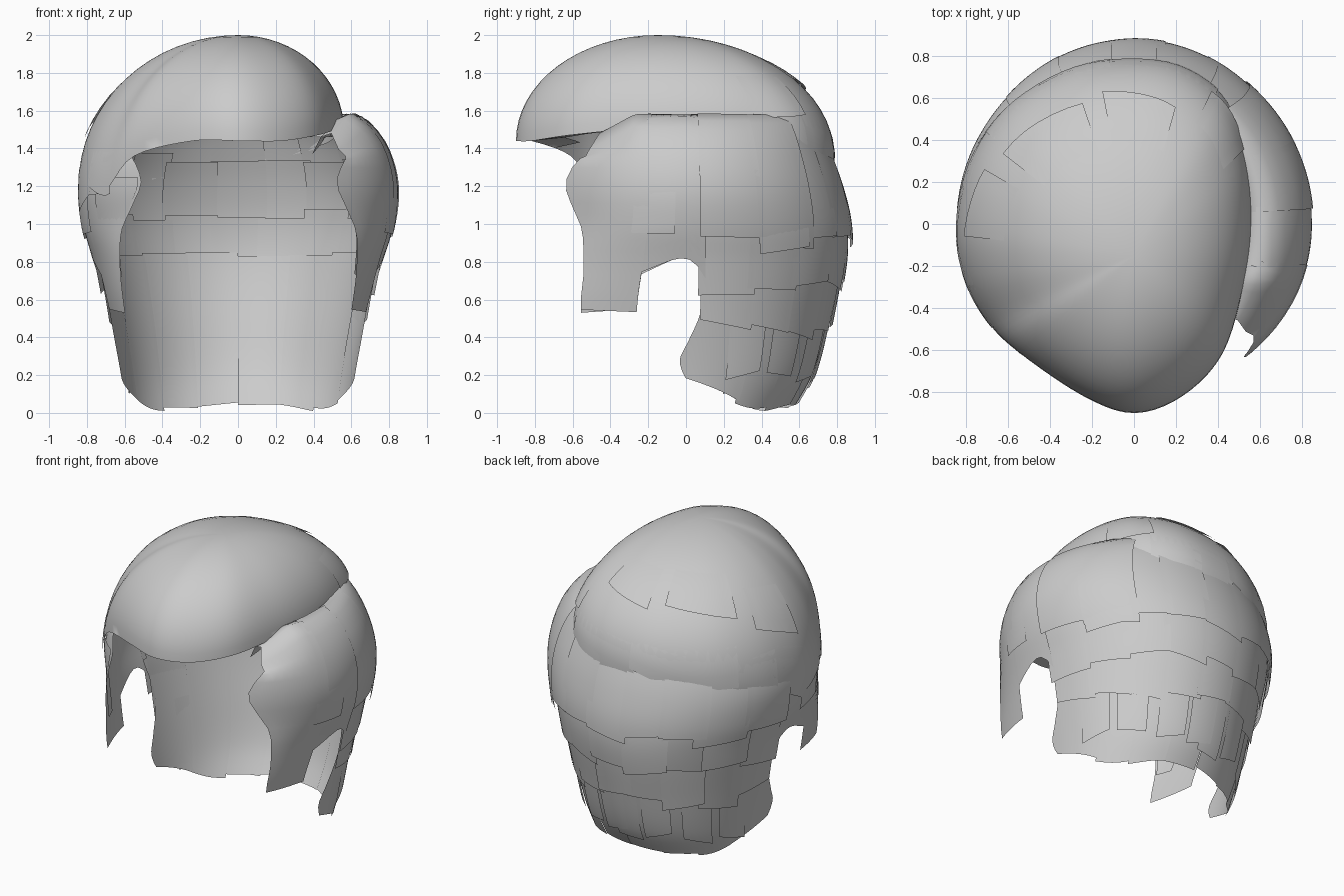
import bpy, bmesh, random
from math import sin, cos, pi, radians
from mathutils import Vector

if "Cube" in bpy.data.objects:
    bpy.data.objects.remove(bpy.data.objects["Cube"])

random.seed(4)


def interp(table, x):
    """Smooth lookup in rows of (key, value, ...), keys descending."""
    n = len(table)
    x = max(min(x, table[0][0]), table[-1][0])
    i = next((k for k in range(n - 1) if x >= table[k + 1][0]), n - 2)
    p, q = table[i], table[i + 1]
    o, r = table[max(i - 1, 0)], table[min(i + 2, n - 1)]
    d = q[0] - p[0]
    t = (x - p[0]) / d
    out = []
    for j in range(1, len(p)):
        m0 = (q[j] - o[j]) / (q[0] - o[0]) * d
        m1 = (r[j] - p[j]) / (r[0] - p[0]) * d
        out.append((2*t**3 - 3*t**2 + 1) * p[j] + (t**3 - 2*t**2 + t) * m0
                   + (3*t**2 - 2*t**3) * q[j] + (t**3 - t**2) * m1)
    return out


# Head shell: key, z, half width, back reach, front reach (keys above 1.56 roll inward)
SHELL = [(1.68, 1.46, .50, .58, .70), (1.62, 1.55, .55, .63, .72),
         (1.56, 1.585, .62, .68, .74), (1.50, 1.53, .71, .73, .76),
         (1.40, 1.40, .80, .785, .78), (1.20, 1.20, .85, .845, .81),
         (1.00, 1.00, .83, .875, .83), (.80, .80, .77, .86, .94),
         (.50, .50, .69, .78, 1.08), (.20, .20, .62, .68, .9), (0, 0, .58, .56, .8)]
# Front edge of the side hair and of the nape hair, in degrees from the front
SIDE_EDGE = [(1.68, 52), (1.56, 52), (1.50, 48), (1.40, 46), (1.23, 38),
             (1.10, 42), (.95, 50), (.75, 56), (.54, 59)]
NAPE_EDGE = [(1.1, 92), (.82, 94), (.65, 97), (.50, 95), (.38, 91), (.28, 88), (.18, 90), (0, 98)]
NAPE_END = [(180, .05), (155, .035), (130, .02), (110, .09), (95, .18), (85, .24)]
# Ear notch height by angle
EAR_END = [(98, .70), (93, .80), (88, .82), (80, .77), (70, .69)]


def shell(side, a, h, off):
    z, w, back, front = interp(SHELL, h)
    a = radians(a)
    reach = front if cos(a) > 0 else back
    y = -(reach + off) * cos(a)
    # the top of the side hair droops toward the face
    z -= .55 * max(0, -y - .27) * max(0, min(1, (h - 1.35) / .15))
    return Vector((side * (w + off) * sin(a), y, z))


def grid(bm, fn, nu, nv):
    rows = [[bm.verts.new(fn(i / nu, j / nv)) for i in range(nu + 1)] for j in range(nv + 1)]
    for j in range(nv):
        for i in range(nu):
            bm.faces.new((rows[j][i], rows[j][i+1], rows[j+1][i+1], rows[j+1][i]))


def finish(name, bm):
    bmesh.ops.remove_doubles(bm, verts=bm.verts, dist=.0003)
    bmesh.ops.recalc_face_normals(bm, faces=bm.faces)
    me = bpy.data.meshes.new(name)
    bm.to_mesh(me)
    bm.free()
    for p in me.polygons:
        p.use_smooth = True
    ob = bpy.data.objects.new(name, me)
    bpy.context.collection.objects.link(ob)


def call(f, x):
    return f(x) if callable(f) else f


def card(bm, side, a0, a1, top, end, off0, off1, ragged=.02):
    """One hair card hanging on the shell from key top to key end."""
    tilt = random.uniform(-ragged, ragged)

    def fn(u, v):
        low = call(end, call(a0, .54) * (1 - u) + a1 * u) + tilt * (u - .5) * 2
        h = top + (low - top) * v
        a = call(a0, h) * (1 - u) + a1 * u
        return shell(side, a, h, off0 + (off1 - off0) * v)
    grid(bm, fn, 8, 18)


# Side hair with sideburn and ear notch; the right side rolls in to the parting
for side, name, top in ((1, "right_side_hair", 1.68), (-1, "left_side_hair", 1.42)):
    bm = bmesh.new()
    o = 0 if side > 0 else -.02
    edge = lambda h: interp(SIDE_EDGE, h)[0]
    card(bm, side, edge, 76, top, .54, o, 0, .012)
    card(bm, side, 74, 97, top, lambda a: interp(EAR_END, a)[0], o - .003, -.004, .01)
    card(bm, side, 95, 118, top, .93, o, .008)
    card(bm, side, 116, 140, top, .88, o - .004, .012)
    # thin locks lying over the temple
    card(bm, side, lambda h: edge(h) + 1, 64, 1.25, .72, -.005, -.02)
    card(bm, side, 70, 86, 1.3, .95, -.01, .006)
    finish(name, bm)

# Layered back hair, each row tucked under the one above
ROWS = [("upper_back_hair", 1.48, .90, 118, 4, -.03, .012), ("middle_back_hair", 1.35, .67, 96, 5, -.05, .006),
        ("lower_back_hair", 1.05, .42, 97, 5, -.045, .006)]
for name, top, end, start, n, o0, o1 in ROWS:
    bm = bmesh.new()
    step = (360 - 2 * start) / (2 * n - 1)
    for i in range(2 * n - 1):
        a = start + i * step
        card(bm, 1, a - 1.5, a + step + 1.5, top + random.uniform(-.03, .03),
             end + random.uniform(-.05, .05), o0 + random.uniform(-.008, .008),
             o1 + random.uniform(-.008, .008), .03)
    finish(name, bm)

# Nape hair
bm = bmesh.new()
nape = lambda a: interp(NAPE_END, a)[0]
for side in (1, -1):
    card(bm, side, lambda h: interp(NAPE_EDGE, h)[0], 118, .86,
         lambda a: .19 - .13 * max(0, min(1, (a - 95) / 23)), -.03, 0, .01)
    for a in (116, 137, 158):
        card(bm, side, a, a + 22, .83 + random.uniform(-.02, .02), nape,
             -.04, random.uniform(-.008, .004), .015)
    # short overlapping wisps
    for a in (108, 128, 150, 168):
        card(bm, side, a, a + 16, .55, .17 + random.uniform(-.05, .04), -.02, .008, .03)
finish("nape_hair", bm)

# Swept top: quarter-ellipse dome from the crown to this rim
RIM = [Vector(p) for p in (
    (0, -.9, 1.44), (.23, -.82, 1.44), (.42, -.62, 1.47), (.52, -.3, 1.5), (.56, 0, 1.5),
    (.54, .3, 1.48), (.45, .58, 1.42), (.25, .74, 1.38), (0, .785, 1.36), (-.3, .74, 1.34),
    (-.6, .56, 1.3), (-.78, .3, 1.25), (-.845, 0, 1.2), (-.81, -.25, 1.16),
    (-.70, -.46, 1.18), (-.55, -.61, 1.36), (-.24, -.82, 1.44))]
APEX = Vector((0, -.15, 2.0))


def rim(s):
    n = len(RIM)
    i = int(s // 1)
    t = s - i
    a, b, c, d = (RIM[(i + k) % n] for k in (-1, 0, 1, 2))
    return .5 * (2*b + (c - a)*t + (2*a - 5*b + 4*c - d)*t*t + (3*b - a - 3*c + d)*t**3)


def dome(s, t, off=0):
    r = rim(s)
    q = t * pi / 2
    k = sin(q) + off
    return Vector((APEX.x + (r.x - APEX.x) * k, APEX.y + (r.y - APEX.y) * k,
                   r.z + (APEX.z - r.z) * cos(q) * (1 + off)))


def underside(u, v):
    p = rim(-1.6 + u * 4.6)
    q = Vector((p.x * .95, p.y * .66 - .1, p.z * .7 + .45))
    return p.lerp(q, v)


bm = bmesh.new()
# dome starts at a ring and is closed by a fan at the crown
grid(bm, lambda u, v: dome(u * 17, v), 85, 16)
# underside of the front roll
grid(bm, underside, 25, 4)
bmesh.ops.dissolve_degenerate(bm, edges=bm.edges, dist=.0003)
finish("swept_top", bm)

# Locks layered over the crown and down the left
bm = bmesh.new()
for s0, s1, t0, t1 in ((6.3, 7.6, .5, 1.02), (7.4, 8.5, .45, 1.06), (8.4, 9.5, .5, 1.04),
                       (9.3, 10.5, .42, 1.05), (10.3, 11.4, .5, 1.08), (11.3, 12.4, .4, 1.1),
                       (12.3, 13.3, .5, 1.05), (13.2, 14.2, .55, 1.0), (5.2, 6.4, .35, .85),
                       (7.0, 8.6, .2, .6), (9.0, 10.6, .2, .62), (11.0, 12.2, .3, .75)):
    skew = random.uniform(-.1, .1)
    grid(bm, lambda u, v: dome(s0 + (s1 - s0) * u, t0 + (t1 - t0 + skew * (u - .5)) * v,
                               -.012 + (.026 if t1 < .9 else .018) * v), 6, 8)
finish("crown_locks", bm)
